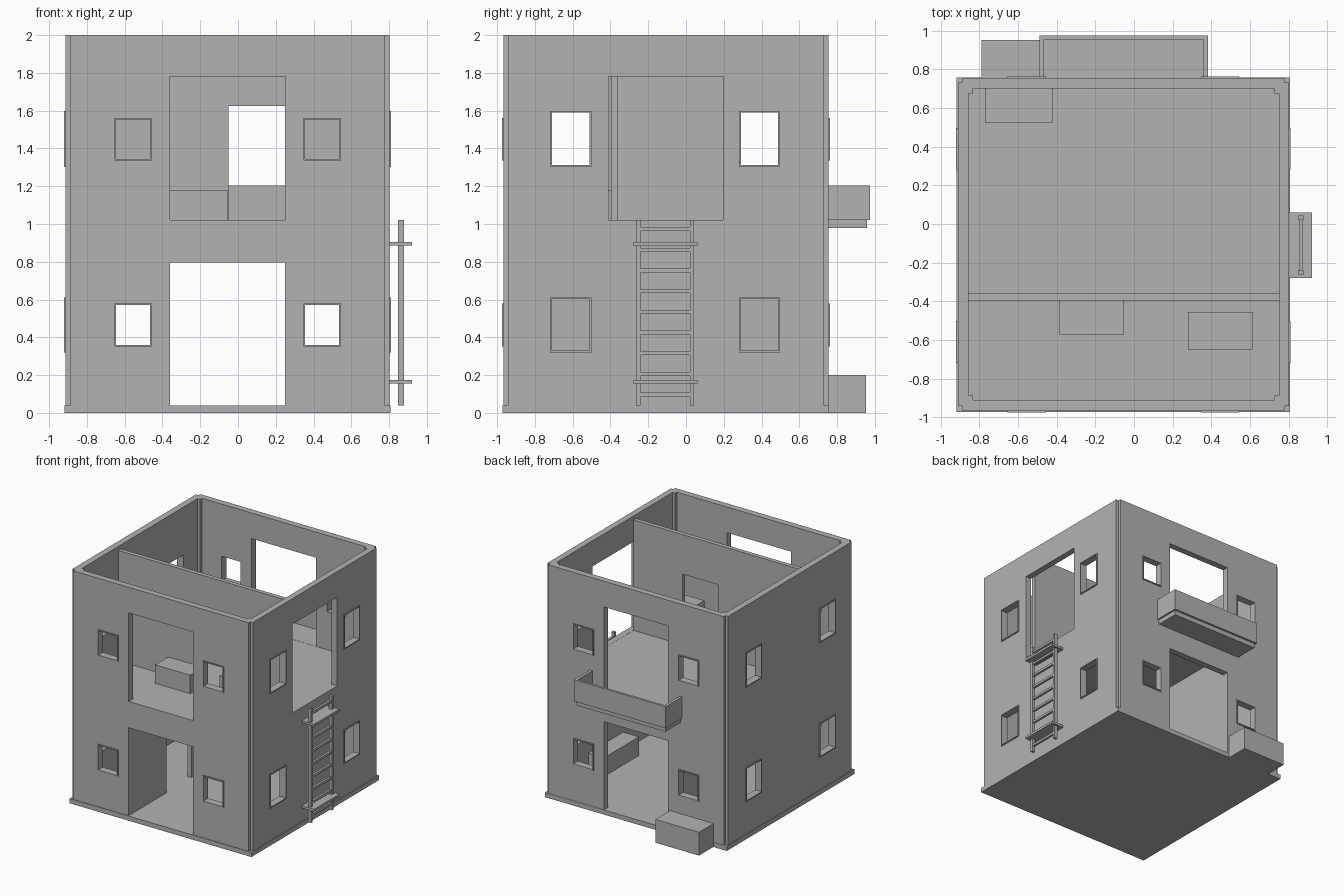
import bpy, bmesh

if "Cube" in bpy.data.objects:
    bpy.data.objects.remove(bpy.data.objects["Cube"])

mat = bpy.data.materials.new("plain grey")
mat.diffuse_color = (0.45, 0.45, 0.45, 1)
mat.use_nodes = True
mat.node_tree.nodes["Principled BSDF"].inputs["Base Color"].default_value = mat.diffuse_color


def finish(name, bm):
    bmesh.ops.recalc_face_normals(bm, faces=bm.faces)
    me = bpy.data.meshes.new(name)
    bm.to_mesh(me)
    bm.free()
    me.materials.append(mat)
    ob = bpy.data.objects.new(name, me)
    bpy.context.collection.objects.link(ob)
    return ob


def boxes(name, items):
    """One object from boxes given as (x0, x1, y0, y1, z0, z1)."""
    bm = bmesh.new()
    for x0, x1, y0, y1, z0, z1 in items:
        vs = bmesh.ops.create_cube(bm, size=1)["verts"]
        for v in vs:
            v.co = (x1 if v.co.x > 0 else x0, y1 if v.co.y > 0 else y0,
                    z1 if v.co.z > 0 else z0)
    return finish(name, bm)


def cut(ob, items):
    """Cut boxes out of an object."""
    cutter = boxes("cutter", items)
    cutter.hide_render = True
    mod = ob.modifiers.new("cut", 'BOOLEAN')
    mod.operation, mod.solver, mod.object = 'DIFFERENCE', 'EXACT', cutter
    bpy.context.view_layer.objects.active = ob
    bpy.ops.object.modifier_apply(modifier=mod.name)
    bpy.data.objects.remove(cutter)


X0, X1, Y0, Y1 = -0.912, 0.803, -0.967, 0.755     # outer wall faces
IX0, IX1, IY0, IY1 = -0.857, 0.75, -0.912, 0.70   # inner wall faces


def notched(bm, x0, x1, y0, y1, n, z):
    pts = [(x0 + n, y0), (x1 - n, y0), (x1 - n, y0 + n), (x1, y0 + n),
           (x1, y1 - n), (x1 - n, y1 - n), (x1 - n, y1), (x0 + n, y1),
           (x0 + n, y1 - n), (x0, y1 - n), (x0, y0 + n), (x0 + n, y0 + n)]
    return [bm.verts.new((x, y, z)) for x, y in pts]


# Walls: a square tube with stepped corners
bm = bmesh.new()
rings = [notched(bm, X0, X1, Y0, Y1, 0.024, 0.04), notched(bm, X0, X1, Y0, Y1, 0.024, 2.0),
         notched(bm, IX0, IX1, IY0, IY1, 0.024, 2.0), notched(bm, IX0, IX1, IY0, IY1, 0.024, 0.04)]
for r in range(4):
    a, b = rings[r], rings[(r + 1) % 4]
    for i in range(12):
        j = (i + 1) % 12
        bm.faces.new((a[i], a[j], b[j], b[i]))
walls = finish("walls", bm)

# Openings: windows on four sides, doors front and back, side door at the ladder
holes, frames = [], []
B, P = 0.009, 0.008                              # frame border and projection
for a0, a1 in ((-0.645, -0.465), (0.355, 0.535)):
    for z0, z1 in ((0.36, 0.57), (1.345, 1.553)):
        for y0, y1 in ((Y0 - P, IY0), (IY1, Y1 + P)):
            holes.append((a0 - B, a1 + B, y0 - .02, y1 + .02, z0 - B, z1 + B))
            frames += [(a0 - B, a0, y0, y1, z0 - B, z1 + B), (a1, a1 + B, y0, y1, z0 - B, z1 + B),
                       (a0, a1, y0, y1, z0 - B, z0), (a0, a1, y0, y1, z1, z1 + B)]
for a0, a1 in ((-0.71, -0.51), (0.29, 0.488)):
    for z0, z1 in ((0.33, 0.603), (1.312, 1.59)):
        for x0, x1 in ((X0 - P, IX0), (IX1, X1 + P)):
            holes.append((x0 - .02, x1 + .02, a0 - B, a1 + B, z0 - B, z1 + B))
            frames += [(x0, x1, a0 - B, a0, z0 - B, z1 + B), (x0, x1, a1, a1 + B, z0 - B, z1 + B),
                       (x0, x1, a0, a1, z0 - B, z0), (x0, x1, a0, a1, z1, z1 + B)]
for y0, y1 in ((Y0, IY0), (IY1, Y1)):
    holes.append((-0.36, 0.25, y0 - .02, y1 + .02, 0.03, 0.795))
    holes.append((-0.36, 0.25, y0 - .02, y1 + .02, 1.02, 1.78))
holes.append((IX1 - .02, X1 + .02, -0.41, 0.197, 1.02, 1.78))
cut(walls, holes)
boxes("window_frames", frames)

# Floors
boxes("base_slab", [(-0.918, 0.808, -0.972, 0.758, 0, 0.04)])
boxes("upper_floor", [(IX0, IX1, IY0, IY1, 0.98, 1.019)])

# Inner walls with doorways
upper = boxes("upper_partition", [(IX0, IX1, -0.397, -0.36, 1.019, 1.965)])
cut(upper, [(-0.05, 0.287, -0.45, -0.3, 1.0, 1.625)])
lower = boxes("lower_partition", [(-0.40, -0.362, IY0, IY1, 0.04, 0.98)])
cut(lower, [(-0.45, -0.3, -0.45, -0.11, 0.03, 0.645)])

# Storage boxes
boxes("upper_low_box", [(-0.385, -0.052, -0.573, -0.397, 1.019, 1.178)])
boxes("upper_tall_box", [(0.28, 0.612, -0.65, -0.455, 1.019, 1.29)])
boxes("upper_back_box", [(-0.77, -0.42, 0.525, IY1, 1.019, 1.2)])
boxes("lower_side_box", [(0.6, IX1, -0.22, 0.25, 0.04, 0.2)])
boxes("outdoor_box", [(-0.79, -0.375, Y1, 0.952, 0, 0.2)])

# Balcony
boxes("balcony_floor", [(-0.475, 0.367, Y1, 0.957, 0.98, 1.02)])
boxes("balcony_rail", [(-0.49, -0.465, Y1, 0.975, 1.02, 1.205),
                       (0.357, 0.382, Y1, 0.975, 1.02, 1.205),
                       (-0.465, 0.357, 0.955, 0.975, 1.02, 1.205)])

# Ladder
boxes("ladder_rails", [(0.848, 0.878, y, y + 0.023, 0.04, 1.02) for y in (-0.264, 0.02)])
boxes("ladder_rungs", [(0.853, 0.873, -0.241, 0.02, z, z + 0.02)
                       for z in [0.087 + 0.1095 * i for i in range(9)]])
boxes("ladder_brackets", [(X1, 0.92, -0.28, 0.06, z, z + 0.02) for z in (0.155, 0.885)])
